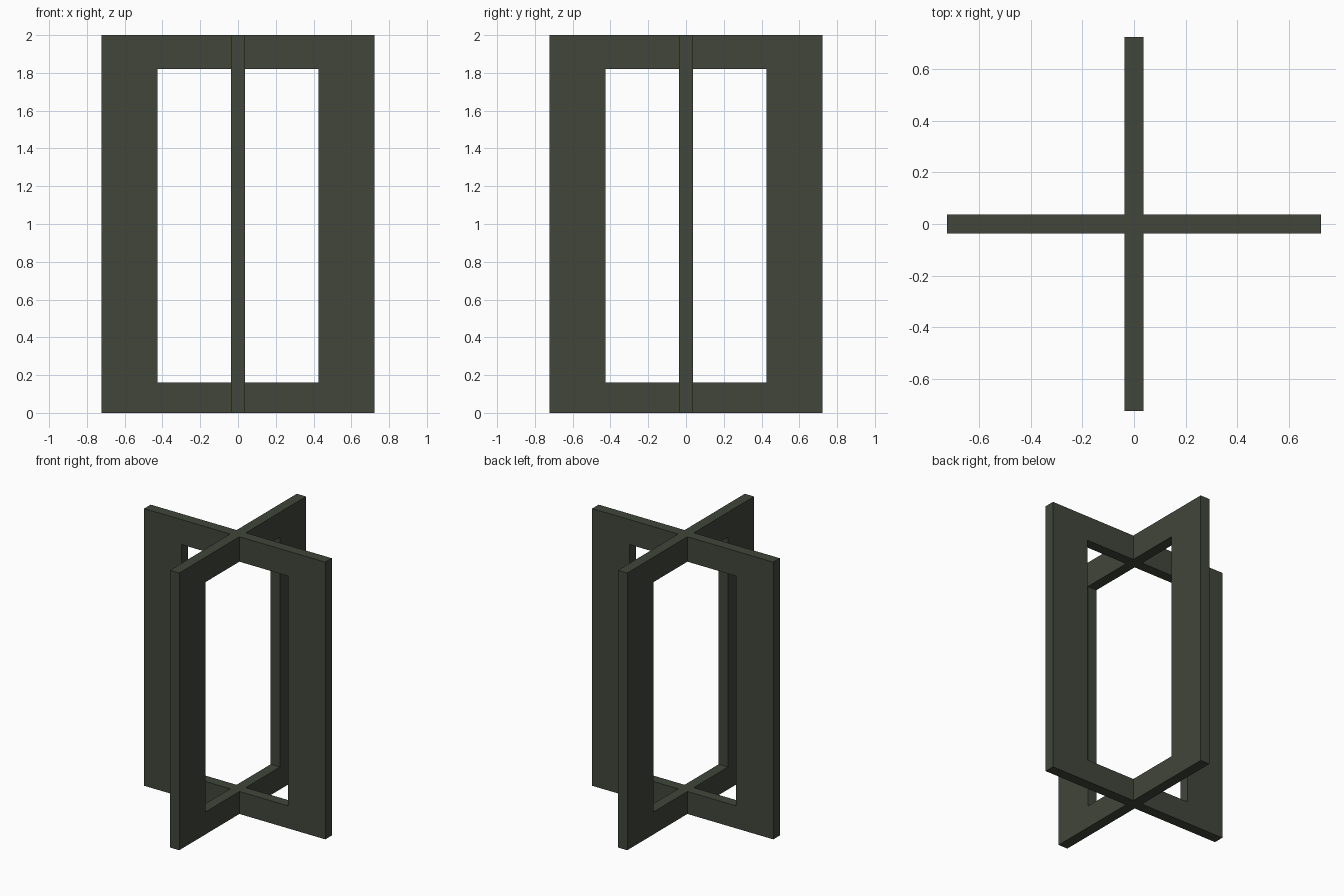
import bpy, bmesh
from mathutils import Matrix
from math import radians

if "Cube" in bpy.data.objects:
    bpy.data.objects.remove(bpy.data.objects["Cube"])

HALF_W, HOLE_W = 0.7225, 0.426      # half widths of panel and opening
TOP, HOLE_LO, HOLE_HI = 2.0, 0.162, 1.82
T = 0.037                           # half thickness

mat = bpy.data.materials.new("dark olive grey")
mat.diffuse_color = (0.052, 0.061, 0.043, 1)
mat.use_nodes = True
mat.node_tree.nodes["Principled BSDF"].inputs["Base Color"].default_value = mat.diffuse_color


def band(name, outer, inner, closed, angle):
    """Flat board between two (x, z) paths, given thickness and turned about z."""
    bm = bmesh.new()
    rings = [[bm.verts.new((x, y, z)) for x, z in path]
             for path, y in ((outer, -T), (inner, -T), (inner, T), (outer, T))]
    n = len(outer)
    for i in range(n if closed else n - 1):
        j = (i + 1) % n
        for k in range(4):
            a, b = rings[k], rings[(k + 1) % 4]
            bm.faces.new((a[i], a[j], b[j], b[i]))
    bmesh.ops.recalc_face_normals(bm, faces=bm.faces)
    # open bands have no inside to test, so orient by the front face
    front = next(f for f in bm.faces if all(abs(v.co.y + T) < 1e-5 for v in f.verts))
    front.normal_update()
    if front.normal.y > 0:
        bmesh.ops.reverse_faces(bm, faces=bm.faces)
    bmesh.ops.rotate(bm, verts=bm.verts, matrix=Matrix.Rotation(radians(angle), 3, 'Z'))
    me = bpy.data.meshes.new(name)
    bm.to_mesh(me)
    bm.free()
    me.materials.append(mat)
    bpy.context.collection.objects.link(bpy.data.objects.new(name, me))


# Full frame panel across x
band("cross_panel",
     [(-HALF_W, 0), (HALF_W, 0), (HALF_W, TOP), (-HALF_W, TOP)],
     [(-HOLE_W, HOLE_LO), (HOLE_W, HOLE_LO), (HOLE_W, HOLE_HI), (-HOLE_W, HOLE_HI)],
     True, 0)

# C-shaped half panels butting against it, front and back
for name, angle in (("front_half_panel", -90), ("back_half_panel", 90)):
    band(name,
         [(T, 0), (HALF_W, 0), (HALF_W, TOP), (T, TOP)],
         [(T, HOLE_LO), (HOLE_W, HOLE_LO), (HOLE_W, HOLE_HI), (T, HOLE_HI)],
         False, angle)
